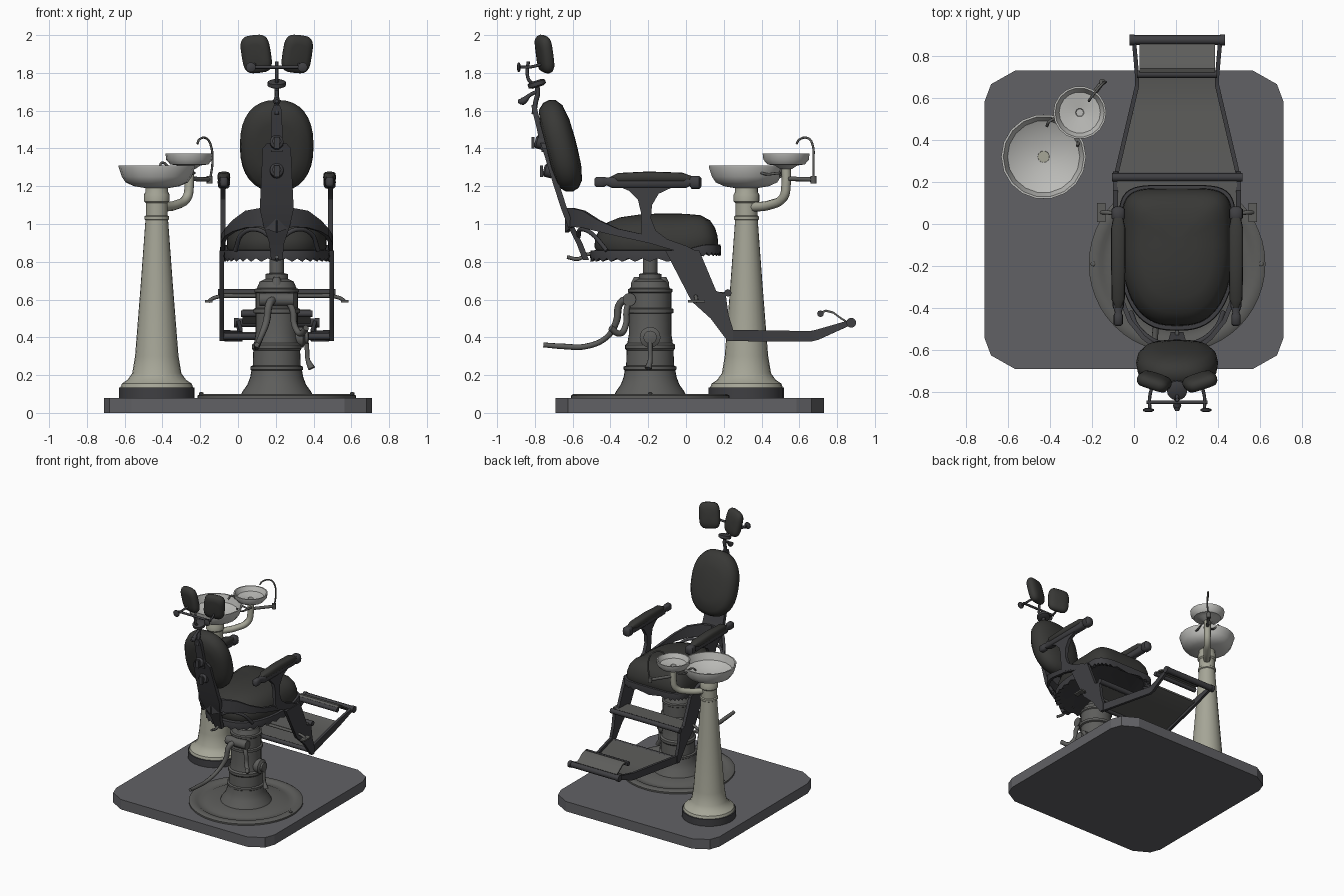
import bpy, bmesh
from math import sin, cos, pi, radians
from mathutils import Vector, Euler, Matrix

if "Cube" in bpy.data.objects:
    bpy.data.objects.remove(bpy.data.objects["Cube"])

def material(name, r, g, b):
    m = bpy.data.materials.new(name)
    m.diffuse_color = (r, g, b, 1)
    m.use_nodes = True
    m.node_tree.nodes["Principled BSDF"].inputs["Base Color"].default_value = m.diffuse_color
    return m

FLOOR = material("floor_grey", .12, .12, .13)
FRAME = material("dark_metal", .05, .05, .055)
PAD = material("dark_leather", .04, .04, .037)
IRON = material("iron", .11, .11, .105)
CREAM = material("cream_enamel", .38, .38, .31)
BOWL = material("porcelain", .5, .5, .48)
CX, CY = .205, -.19            # chair axis

def add(name, me, mat, angle=35):
    me.materials.clear()
    me.materials.append(mat)
    for p in me.polygons:
        p.use_smooth = True
    me.set_sharp_from_angle(angle=radians(angle))
    ob = bpy.data.objects.new(name, me)
    bpy.context.collection.objects.link(ob)
    return ob

def loft(name, rings, mat, angle=35):
    """Skin a list of equally long rings and cap both ends."""
    bm = bmesh.new()
    vs = [[bm.verts.new(p) for p in r] for r in rings]
    n = len(rings[0])
    for a, b in zip(vs, vs[1:]):
        for i in range(n):
            j = (i + 1) % n
            bm.faces.new((a[i], a[j], b[j], b[i]))
    bm.faces.new(vs[0])
    bm.faces.new(vs[-1])
    bmesh.ops.recalc_face_normals(bm, faces=bm.faces)
    me = bpy.data.meshes.new(name)
    bm.to_mesh(me)
    bm.free()
    return add(name, me, mat, angle)

def lathe(name, prof, loc, mat, seg=32, rot=(0, 0, 0)):
    m = Matrix.Translation(loc) @ Euler(rot).to_matrix().to_4x4()
    return loft(name, [[m @ Vector((r * cos(2*pi*i/seg), r * sin(2*pi*i/seg), z))
                        for i in range(seg)] for r, z in prof], mat)

def tube(name, pts, r, mat, smooth=True):
    """Round tube through points; a 4th value scales the radius."""
    cu = bpy.data.curves.new(name, 'CURVE')
    cu.dimensions, cu.bevel_depth, cu.bevel_resolution = '3D', r, 2
    cu.use_fill_caps, cu.resolution_u = True, 5
    sp = cu.splines.new('BEZIER' if smooth else 'POLY')
    ps = sp.bezier_points if smooth else sp.points
    ps.add(len(pts) - 1)
    for p, q in zip(ps, pts):
        p.co = q[:3] if smooth else (*q[:3], 1)
        p.radius = q[3] if len(q) > 3 else 1
        if smooth:
            p.handle_left_type = p.handle_right_type = 'AUTO'
    tmp = bpy.data.objects.new(name + "_path", cu)
    me = bpy.data.meshes.new_from_object(tmp)
    bpy.data.objects.remove(tmp)
    me.name = name
    return add(name, me, mat, 50)

def side_plate(name, poly, x, t, mat):
    """Polygon in the y-z plane, extruded along x."""
    return loft(name, [[(x + d, y, z) for y, z in poly] for d in (-t/2, t/2)], mat, 25)

def ribbon(name, pts, t, mat):
    """Flat bar standing on edge: x, y, z, half height."""
    rings = []
    for i, (x, y, z, h) in enumerate(pts):
        a, b = pts[max(i-1, 0)], pts[min(i+1, len(pts)-1)]
        d = Vector((b[0]-a[0], b[1]-a[1], 0)).normalized() * t/2
        nx, ny = -d.y, d.x
        rings.append([(x+nx, y+ny, z-h), (x-nx, y-ny, z-h), (x-nx, y-ny, z+h), (x+nx, y+ny, z+h)])
    return loft(name, rings, mat)

def spow(v, e):
    return (1 if v >= 0 else -1) * abs(v) ** e

def pillow(name, loc, rot, hw, hh, ht, e, mat, n=28):
    m = Matrix.Translation(loc) @ Euler(rot).to_matrix().to_4x4()
    prof = [(.55, -1), (.85, -.85), (.97, -.45), (1, 0), (.96, .4), (.82, .75), (.5, .95), (.1, 1)]
    return loft(name, [[m @ Vector((s*hw*spow(cos(2*pi*i/n), e), k*ht, s*hh*spow(sin(2*pi*i/n), e)))
                        for i in range(n)] for s, k in prof], mat, 60)

# Platform with cut corners
c = .1
out = []
for sx, sy in ((1, 1), (-1, 1), (-1, -1), (1, -1)):
    p = [(sx*.71, sy*(.71-.145)), (sx*.68, sy*.645), (sx*(.71-.145), sy*.71)]
    out += p if sx*sy > 0 else p[::-1]
loft("platform", [[(x, y+.02, z) for x, y in out] for z in (0, .08)], FLOOR, 20)

# Pedestal of the chair
lathe("floor_disc", [(.42, .08), (.42, .092), (.405, .1), (.37, .1), (.355, .09), (.31, .09),
                     (.29, .1), (.15, .1)], (CX, CY, 0), IRON, 48)
lathe("pedestal", [(.19, .095), (.18, .115), (.155, .15), (.14, .19), (.134, .225), (.14, .23), (.14, .245),
                   (.127, .25), (.124, .33), (.132, .34), (.132, .36), (.12, .37), (.112, .42), (.112, .525),
                   (.124, .53), (.124, .55), (.112, .555), (.112, .635), (.118, .64), (.118, .655),
                   (.105, .66), (.09, .695), (.06, .71), (.06, .735), (.038, .74), (.038, .83)], (CX, CY, 0), IRON)
for s in (-1, 1):
    lathe("disc_bolt", [(.012, .095), (.012, .106), (.006, .11)], (CX + s*.4, CY, 0), IRON, 10)
    lathe("pedestal_lug", [(.03, .64), (.03, .69), (.015, .72)], (CX, CY + s*.07, 0), IRON, 12)

# Crank on the side and pump pedals at the back
lathe("crank_hub", [(.055, .09), (.055, .14), (.035, .15), (.035, .165), (.015, .17)], (CX, CY, .4), IRON, 20, (0, pi/2, 0))
tube("crank_handle", [(.36, CY, .4), (.365, CY, .34), (.37, CY, .28), (.39, CY-.01, .235, 1.6)], .012, IRON)
lathe("pump_joint", [(.035, -.09), (.035, .09)], (CX, -.3, .6), IRON, 16, (0, pi/2, 0))
tube("pump_lever", [(.2, -.29, .6, 1.1), (.17, -.345, .585, 1.1), (.15, -.37, .48), (.12, -.42, .4, .8),
                    (.1, -.53, .352, .8), (.1, -.65, .352, .8), (.1, -.755, .36, .7)], .019, IRON)
tube("brake_lever", [(.26, -.3, .6), (.29, -.315, .54), (.3, -.32, .46), (.33, -.35, .42), (.36, -.4, .45)], .017, IRON)

# Seat tray with toothed edge, and cushion
def seat_ring(scale, z, n=64, teeth=0, lift=.03):
    pts = []
    for i in range(n):
        a = 2*pi*i/n
        e, b = (.4, .27) if sin(a) > 0 else (.75, .385)
        y = -.1 + scale*b*spow(abs(sin(a)), e if sin(a) > 0 else .9) * (1 if sin(a) > 0 else -1)
        x = CX + scale*.265*spow(cos(a), e)
        pts.append((x, y, z + lift*min(1, max(0, (y+.02)/.12)) + teeth*(i % 2)))
    return pts
loft("seat_tray", [seat_ring(.9, .825), seat_ring(1.05, .8, teeth=.018), seat_ring(1.06, .83),
                   seat_ring(1.05, .86), seat_ring(.95, .862)], FRAME)
loft("seat_cushion", [seat_ring(s, z, lift=.015) for s, z in
     ((.96, .85), (1, .88), (.99, .92), (.94, .965), (.84, 1.005), (.65, 1.035), (.35, 1.052), (.05, 1.056))], PAD, 60)

# Backrest cushion and its spine
pillow("back_cushion", (CX, -.66, 1.415), (.255, 0, 0), .195, .25, .08, .85, PAD, 32)
def strap(name, pts, t, mat):
    """Upright strap: half width, y, z, with thickness in y."""
    loft(name, [[(CX-w, y-t, z), (CX+w, y-t, z), (CX+w, y+t, z), (CX-w, y+t, z)] for w, y, z in pts], mat)
strap("back_plate", [(.03, -.53, .81), (.04, -.565, .9), (.07, -.61, .99), (.09, -.645, 1.08),
                     (.083, -.69, 1.22), (.075, -.745, 1.4), (.05, -.755, 1.43)], .016, FRAME)
strap("spine_bar", [(.03, -.75, 1.38), (.03, -.775, 1.5), (.027, -.8, 1.6), (.015, -.805, 1.63)], .014, FRAME)
for y, z in ((-.72, 1.28), (-.765, 1.43)):
    lathe("spine_boss", [(.036, -.015), (.036, .025), (.022, .035)], (CX, y, z), FRAME, 16, (pi/2-.25, 0, 0))
    loft("boss_clip", [[(CX+a*.015, y-.045+b*.008, z+k) for a, b in ((-1, -1), (1, -1), (1, 1), (-1, 1))]
                       for k in (-.03, .03)], FRAME)

# Headrest stem, clamps and lever
tube("head_stem", [(CX, -.805, 1.58), (CX, -.795, 1.65), (CX, -.785, 1.69), (CX, -.79, 1.74)], .013, FRAME)
tube("head_post", [(CX, -.79, 1.73), (CX, -.83, 1.76), (CX, -.84, 1.79), (CX, -.835, 1.86)], .009, FRAME)
lathe("head_clamp", [(.03, -.018), (.048, -.01), (.048, .01), (.03, .018)], (CX, -.79, 1.742), FRAME, 16, (.3, 0, 0))
tube("head_lever", [(CX, -.78, 1.705), (CX, -.83, 1.68), (CX, -.865, 1.65, 2), (CX, -.89, 1.65, .9)], .01, FRAME)
tube("head_crossbar", [(.06, -.848, 1.83), (.35, -.848, 1.83)], .009, FRAME, False)

# Parts that come in left and right pairs
for s in (-1, 1):
    side = "left" if s < 0 else "right"
    X = lambda d: CX + s*d
    # Headrest pad
    pillow("head_pad_" + side, (X(.108), -.747, 1.9), (.17, s*.11, s*.32), .08, .102, .034, .55, PAD)
    tube("head_pad_arm_" + side, [(X(.13), -.885, 1.83), (X(.13), -.82, 1.832), (X(.11), -.75, 1.85)], .008, FRAME)
    lathe("head_knob_" + side, [(.012, -.01), (.026, -.004), (.026, .004), (.012, .01)],
          (X(.137), -.885, 1.83), FRAME, 14, (pi/2, 0, 0))
    # Saddle arm holding the back
    ribbon("saddle_arm_" + side, [(X(.0), -.63, 1.02, .065), (X(.08), -.6, 1.035, .05), (X(.16), -.54, 1.025, .045),
           (X(.225), -.46, .99, .03), (X(.265), -.36, .955, .02), (X(.285), -.2, .92, .02), (X(.288), 0, .86, .018)], .022, FRAME)
    tube("saddle_brace_" + side, [(X(.03), -.57, .93), (X(.1), -.56, .97), (X(.18), -.5, .95), (X(.22), -.42, .86)], .012, FRAME)
    # Armrest and post
    side_plate("arm_post_" + side, [(-.36, 1.2), (-.30, 1.175), (-.255, 1.13), (-.238, 1.06), (-.235, .94), (-.2, .91),
               (-.1, .88), (0, .845), (.08, .845), (0, .885), (-.1, .92), (-.16, .965), (-.185, 1.03),
               (-.18, 1.1), (-.145, 1.16), (-.06, 1.2)], X(.285), .026, FRAME)
    def bar(name, rows, mat):
        loft(name, [[(X(.28) + w*spow(cos(pi*i/6), .6), y, (lo+hi)/2 + (hi-lo)/2*spow(sin(pi*i/6), .6))
                     for i in range(12)] for y, w, lo, hi in rows], mat, 50)
    bar("armrest_" + side, [(-.485, .012, 1.205, 1.24), (-.475, .022, 1.195, 1.25), (-.435, .022, 1.195, 1.25),
        (-.42, .016, 1.205, 1.245), (-.39, .027, 1.19, 1.25), (0, .03, 1.19, 1.25), (.02, .025, 1.2, 1.25),
        (.03, .033, 1.185, 1.255), (.07, .033, 1.185, 1.255), (.083, .015, 1.2, 1.24)], FRAME)
    bar("arm_pad_" + side, [(-.4, .012, 1.235, 1.25), (-.36, .031, 1.22, 1.27), (-.2, .034, 1.22, 1.278),
        (-.02, .034, 1.22, 1.272), (.04, .02, 1.23, 1.25)], PAD)
    # Leg frame and tapering foot rail
    side_plate("leg_frame_" + side, [(-.11, .86), (.07, .86), (.16, .645), (.21, .63), (.225, .52), (.25, .44), (.25, .38),
               (.22, .38), (.13, .5), (.03, .59)], X(.292), .024, FRAME)
    ribbon("foot_rail_" + side, [(X(.292), .225, .41, .03), (X(.19), .66, .405, .028), (X(.19), .7, .415, .028),
                                 (X(.205), .87, .478, .014)], .02, FRAME)
    lathe("foot_roller_cap_" + side, [(.026, -.012), (.026, .012)], (X(.215), .875, .477), FRAME, 14, (0, pi/2, 0))
    # Step release tab
    tube("release_arm_" + side, [(X(.29), .05, .62), (X(.34), .055, .605), (X(.36), .055, .59)], .01, IRON)
    loft("release_tab_" + side, [[(X(.36)+a, b+.055, z) for a, b in ((-.02, -.045), (.02, -.045), (.02, .045), (-.02, .045))]
                                 for z in (.585, .597)], IRON)

# Cross rods, steps and foot panel
def rod(name, hw, y, z, r, mat):
    tube(name, [(CX-hw, y, z), (CX+hw, y, z)], r, mat, False)
rod("release_rod", .29, .05, .62, .011, IRON)
rod("step_edge", .31, .222, .635, .02, FRAME)
rod("rail_rod", .29, .235, .405, .018, FRAME)
rod("foot_roller", .205, .875, .477, .023, FRAME)
rod("panel_roll", .19, .712, .525, .018, FRAME)
def panel(name, rows, t):
    loft(name, [[(CX-w, y, z), (CX+w, y, z), (CX+w, y, z+t), (CX-w, y, z+t)] for w, y, z in rows], IRON)
panel("upper_step", [(.285, .05, .62), (.285, .22, .628)], .014)
panel("foot_board", [(.285, .23, .405), (.21, .53, .4), (.185, .69, .405), (.19, .72, .415)], .014)
panel("foot_panel", [(.18, .705, .52), (.18, .74, .535), (.18, .78, .525), (.18, .82, .495), (.18, .86, .47)], .012)
tube("rear_latch", [(CX, -.63, .825), (CX, -.57, .815), (CX, -.52, .84), (CX, -.45, .83)], .01, IRON)

# Spittoon column and bowl
BX, BY = -.43, .32
lathe("column_foot", [(.2, .08), (.2, .135), (.17, .137)], (BX, BY, 0), FRAME, 24)
lathe("column", [(.192, .135), (.185, .155), (.155, .175), (.13, .21), (.115, .3), (.085, .68), (.06, 1.02), (.066, 1.025),
                 (.066, 1.04), (.058, 1.045), (.058, 1.11), (.068, 1.12), (.068, 1.155), (.06, 1.17), (.06, 1.21)],
      (BX, BY, 0), CREAM, 24)
lathe("large_bowl", [(.06, 1.19), (.12, 1.2), (.165, 1.22), (.185, 1.25), (.202, 1.3), (.202, 1.31), (.192, 1.31),
                     (.172, 1.255), (.11, 1.222), (.028, 1.212), (.024, 1.205)], (BX, BY, 0), BOWL, 18)

# Small bowl, its arm and the tap
SX, SY = -.258, .53
tube("bowl_arm", [(-.4, .355, 1.09), (-.33, .44, 1.1), (-.27, .515, 1.14), (SX, SY, 1.21), (SX, SY, 1.3)], .025, CREAM)
lathe("small_bowl", [(.03, 1.29), (.06, 1.31), (.1, 1.315), (.122, 1.34), (.126, 1.372), (.117, 1.372),
                     (.098, 1.338), (.02, 1.326), (.017, 1.32)], (SX, SY, 0), BOWL, 18)
tube("tap_feed", [(SX, SY, 1.24), (-.15, .675, 1.235)], .012, IRON, False)
lathe("tap_valve", [(.016, -.02), (.016, .02)], (-.15, .675, 1.235), IRON, 12)
tube("tap_spout", [(-.148, .675, 1.235), (-.135, .675, 1.33), (-.145, .67, 1.42), (-.165, .65, 1.452),
                   (-.205, .6, 1.447), (-.215, .585, 1.425)], .006, IRON)
tube("rinse_pipe", [(-.25, .5, 1.25), (-.34, .5, 1.27), (-.4, .49, 1.325), (-.415, .465, 1.3)], .007, IRON)
tube("drain_pipe", [(-.23, .5, 1.27), (-.26, .4, 1.27), (-.27, .37, 1.3)], .007, IRON)
